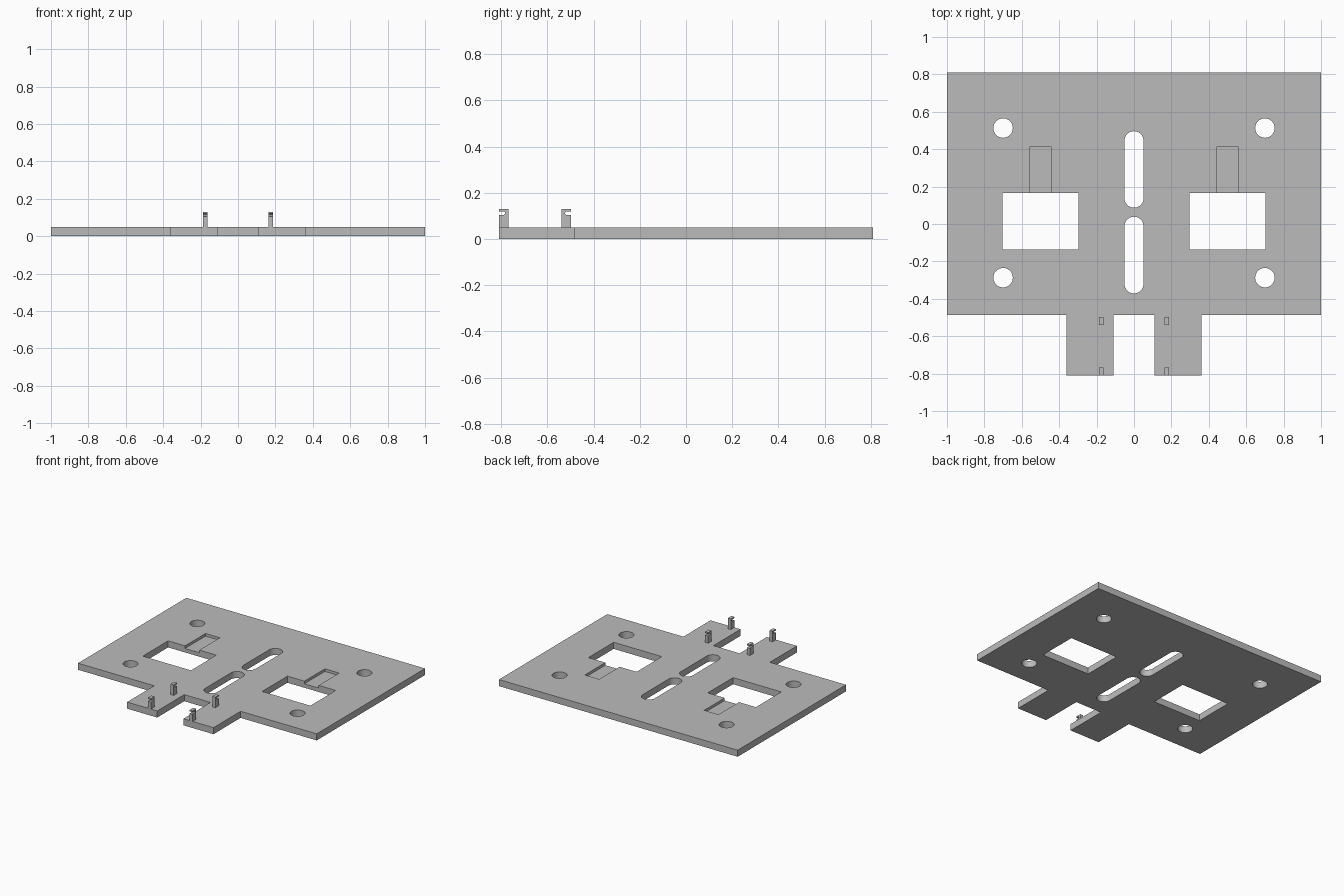
import bpy
import bmesh
from math import cos, sin, pi, radians
from mathutils import Vector

old = bpy.data.objects.get("Cube")
if old:
    bpy.data.objects.remove(old, do_unlink=True)

grey = bpy.data.materials.new("plain grey")
grey.use_nodes = True
colour = (0.5, 0.5, 0.5, 1)
grey.diffuse_color = colour
grey.node_tree.nodes["Principled BSDF"].inputs["Base Color"].default_value = colour

THICK = 0.05
RECESS_FLOOR = 0.03


def prism(name, points, sweep):
    """Extrude a closed 3D outline along a vector."""
    bm = bmesh.new()
    face = bm.faces.new([bm.verts.new(p) for p in points])
    out = bmesh.ops.extrude_face_region(bm, geom=[face])
    moved = [g for g in out["geom"] if isinstance(g, bmesh.types.BMVert)]
    bmesh.ops.translate(bm, verts=moved, vec=Vector(sweep))
    bmesh.ops.recalc_face_normals(bm, faces=bm.faces)
    mesh = bpy.data.meshes.new(name)
    bm.to_mesh(mesh)
    bm.free()
    mesh.materials.append(grey)
    obj = bpy.data.objects.new(name, mesh)
    bpy.context.scene.collection.objects.link(obj)
    return obj


def rectangle(x0, x1, y0, y1):
    return [(x0, y0), (x1, y0), (x1, y1), (x0, y1)]


def slot(x, y0, y1, r, steps=20):
    """Round-ended outline; a circle when both centres agree."""
    top = [(x + r * cos(pi * i / steps), y1 + r * sin(pi * i / steps))
           for i in range(steps + 1)]
    bottom = [(x - r * cos(pi * i / steps), y0 - r * sin(pi * i / steps))
              for i in range(steps + 1)]
    if y0 == y1:
        bottom = bottom[1:-1]
    return top + bottom


# Plate outline with two front tabs
half = [(0.11, -0.486), (0.11, -0.81), (0.362, -0.81),
        (0.362, -0.486), (1, -0.486), (1, 0.81)]
outline = half + [(-x, y) for x, y in reversed(half)]
plate = prism("mounting_plate", [(x, y, 0) for x, y in outline], (0, 0, THICK))

# Openings: centre slots, then screw holes, windows and recesses on each side
cuts = [("slot_cutter", slot(0, 0.138, 0.445, 0.051), -0.1),
        ("slot_cutter", slot(0, -0.32, -0.012, 0.051), -0.1)]
for side in (-1, 1):
    x = 0.5 * side
    cuts.append(("window_cutter", rectangle(x - 0.202, x + 0.202, -0.137, 0.166), -0.1))
    cuts.append(("recess_cutter", rectangle(x - 0.06, x + 0.06, 0.1, 0.411), RECESS_FLOOR))
    for y in (-0.287, 0.513):
        cuts.append(("hole_cutter", slot(0.7 * side, y, y, 0.052), -0.1))

cutters = []
for name, points, bottom in cuts:
    cutter = prism(name, [(x, y, bottom) for x, y in points], (0, 0, 0.2 - bottom))
    cutter.hide_render = True
    cutters.append(cutter)
    mod = plate.modifiers.new(name, "BOOLEAN")
    mod.operation = "DIFFERENCE"
    mod.solver = "EXACT"
    mod.object = cutter

# Apply the cuts and drop the cutters
bpy.context.view_layer.update()
evaluated = plate.evaluated_get(bpy.context.evaluated_depsgraph_get())
cut_mesh = bpy.data.meshes.new_from_object(evaluated)
plate.modifiers.clear()
plate.data = cut_mesh
for cutter in cutters:
    bpy.data.objects.remove(cutter, do_unlink=True)

bpy.ops.object.select_all(action="DESELECT")
plate.select_set(True)
bpy.context.view_layer.objects.active = plate
bpy.ops.object.shade_smooth_by_angle(angle=radians(30))

# Notched posts on the tabs: (distance inward from the open face, height)
hook = [(0, THICK), (0.042, THICK), (0.042, 0.13), (0, 0.13), (0, 0.12),
        (0.022, 0.12), (0.028, 0.112), (0.022, 0.104), (0, 0.104)]
for side_name, x in (("left", 0.162), ("right", -0.187)):
    for end_name, face_y, inward in (("front", -0.81, 1), ("rear", -0.497, -1)):
        prism(f"{end_name}_{side_name}_post",
              [(x, face_y + inward * d, z) for d, z in hook], (0.025, 0, 0))
